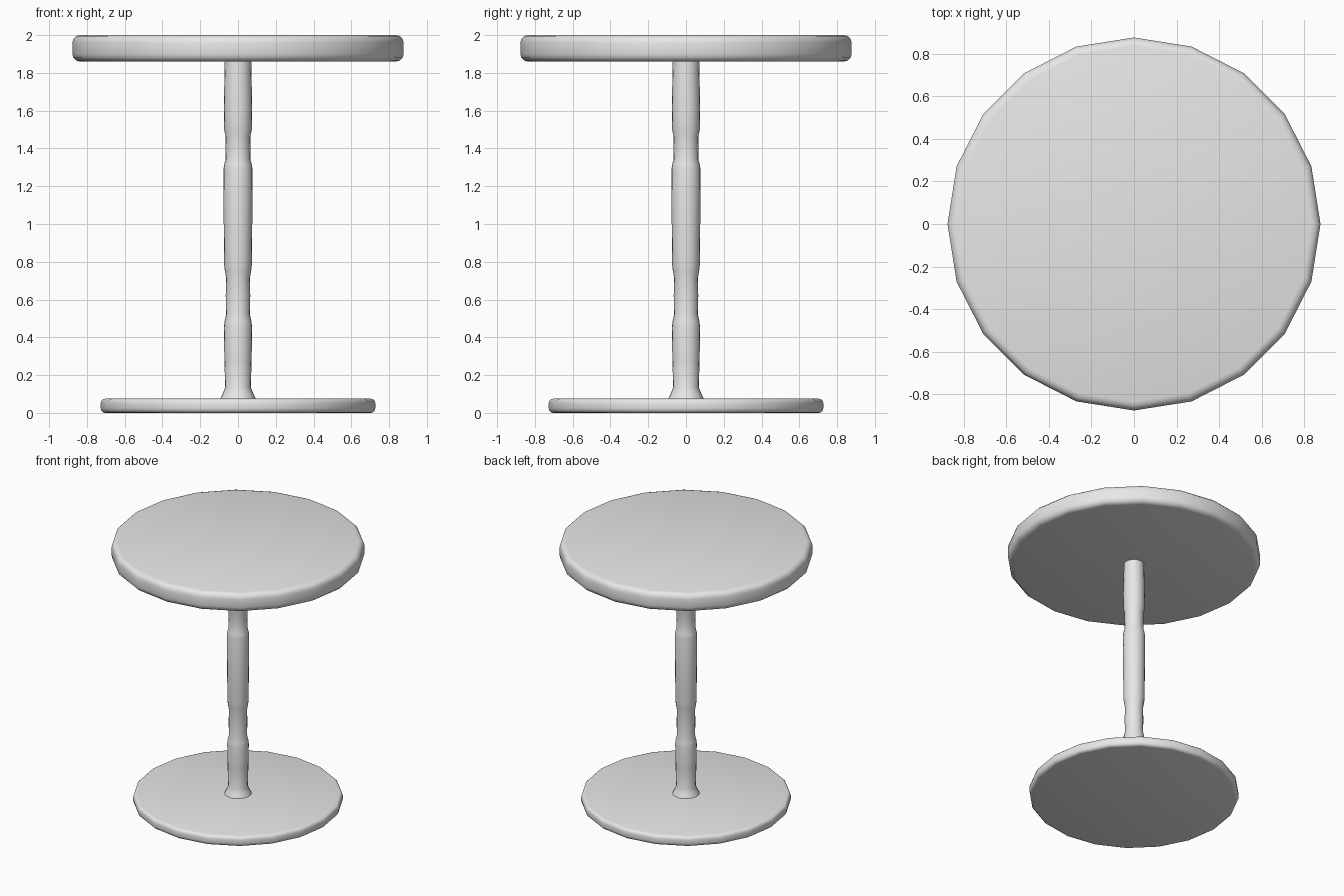
import bpy, bmesh, math

cube = bpy.data.objects.get("Cube")
if cube:
    bpy.data.objects.remove(cube, do_unlink=True)

grey = bpy.data.materials.new("plain grey")
grey.use_nodes = True
grey.diffuse_color = (0.8, 0.8, 0.8, 1)
grey.node_tree.nodes["Principled BSDF"].inputs["Base Color"].default_value = (0.8, 0.8, 0.8, 1)


def lathe(name, profile, sides, angle):
    """Turn a (radius, height) profile around z and cap both ends."""
    bm = bmesh.new()
    rings = []
    for r, z in profile:
        rings.append([bm.verts.new((r * math.cos(math.tau * i / sides),
                                    r * math.sin(math.tau * i / sides), z))
                      for i in range(sides)])
    for low, high in zip(rings, rings[1:]):
        for i in range(sides):
            j = (i + 1) % sides
            bm.faces.new((low[i], low[j], high[j], high[i]))
    bm.faces.new(rings[0][::-1])
    bm.faces.new(rings[-1])
    mesh = bpy.data.meshes.new(name)
    bm.to_mesh(mesh)
    bm.free()
    mesh.materials.append(grey)
    obj = bpy.data.objects.new(name, mesh)
    bpy.context.collection.objects.link(obj)
    bpy.ops.object.select_all(action='DESELECT')
    obj.select_set(True)
    bpy.context.view_layer.objects.active = obj
    bpy.ops.object.shade_smooth_by_angle(angle=math.radians(angle))


def disc(name, radius, bottom, top, bevel, sides=20):
    """Faceted round slab with softened rims."""
    steps = [math.radians(a) for a in (0, 30, 60, 90)]
    lower = [(radius - bevel + bevel * math.sin(a), bottom + bevel * (1 - math.cos(a))) for a in steps]
    upper = [(r, bottom + top - z) for r, z in reversed(lower)]
    lathe(name, lower + upper, sides, 32)


disc("table_top", 0.877, 1.86, 2.0, 0.04)
disc("base_plate", 0.727, 0.0, 0.075, 0.024)

# Turned column with two waists and a flared foot
lathe("column", [
    (0.096, 0.07), (0.08, 0.105), (0.068, 0.135), (0.072, 0.28), (0.075, 0.455),
    (0.071, 0.485), (0.063, 0.52), (0.065, 0.62), (0.063, 0.715), (0.07, 0.755),
    (0.073, 0.78), (0.076, 1.05), (0.077, 1.29), (0.073, 1.315), (0.066, 1.34),
    (0.065, 1.4), (0.066, 1.465), (0.073, 1.5), (0.075, 1.62), (0.07, 1.865),
], 20, 40)
